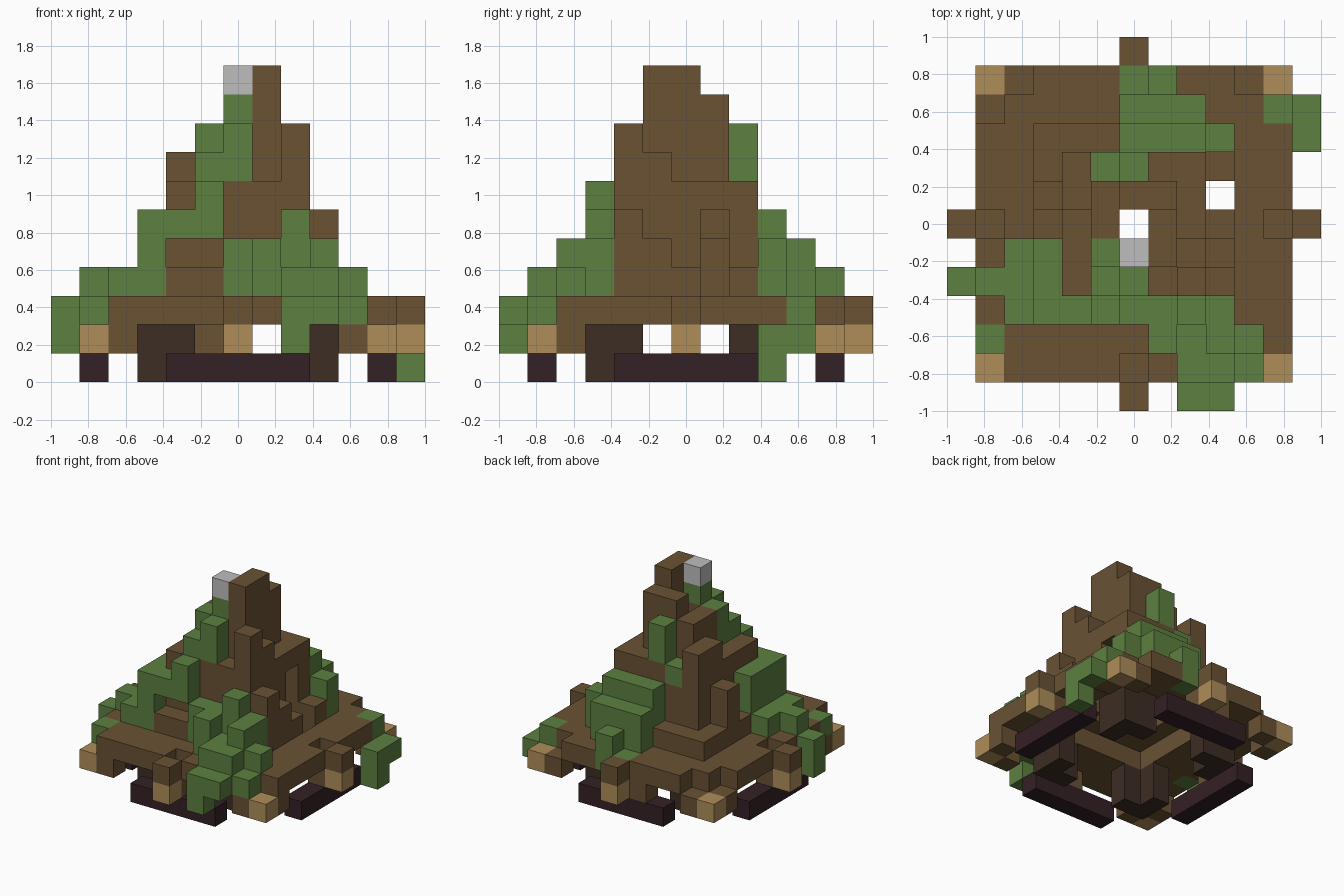
import bpy
import bmesh
from mathutils import Vector

if "Cube" in bpy.data.objects:
    bpy.data.objects.remove(bpy.data.objects["Cube"], do_unlink=True)

UNIT = 2 / 13          # edge length of one block
SIDES = (Vector((1, 0)), Vector((0, 1)), Vector((-1, 0)), Vector((0, -1)))
cells = {}             # (x, y, layer) -> part name


def material(name, colour):
    mat = bpy.data.materials.new(name)
    mat.use_nodes = True
    mat.diffuse_color = (*colour, 1)
    bsdf = next(n for n in mat.node_tree.nodes if n.type == 'BSDF_PRINCIPLED')
    bsdf.inputs["Base Color"].default_value = (*colour, 1)
    return mat


BROWN = material("brown", (.144, .084, .034))
GREEN = material("leaf green", (.109, .216, .051))
TAN = material("tan", (.43, .27, .1))
DARK = material("dark brown", (.045, .026, .017))
PURPLE = material("dark purple", (.034, .015, .018))
GREY = material("light grey", (.515, .515, .515))

PARTS = {"cone": BROWN, "brim": BROWN, "brim_supports": BROWN, "brim_ends": TAN,
         "legs": DARK, "floor_rails": PURPLE, "front_ivy": GREEN,
         "right_ivy": GREEN, "back_ivy": GREEN, "top_ivy": GREEN, "tip": GREY}


def stack(part, x, y, bottom, top):
    """Fill one column of blocks from bottom up to top."""
    for layer in range(bottom, top):
        cells[int(x), int(y), layer] = part


def reach(x, y):
    """Ring number of a column, counted from the centre."""
    return max(abs(x), abs(y))


# Heights of the cone: square terraces with taller towers and two shafts
square = [(x, y) for x in range(-6, 7) for y in range(-6, 7)]
heights = {(x, y): (9, 9, 7, 4)[reach(x, y)] for x, y in square if reach(x, y) < 4}
heights.update({(1, -1): 11, (1, 0): 11, (1, 1): 10, (0, 1): 10,
                (2, -2): 9, (2, -1): 8, (-2, 2): 8, (-2, 1): 8,
                (3, -2): 6, (3, -1): 5, (-3, 1): 6})
for shaft in ((0, 0), (3, 1)):
    del heights[shaft]

# Hollow cone: each column only reaches down to its lowest neighbour
for (x, y), top in heights.items():
    around = [(x + int(d.x), y + int(d.y)) for d in SIDES]
    lowest = min([top] + [heights.get(c, 3) for c in around
                          if c in heights or reach(*c) > 3])
    stack("cone", x, y, lowest - 1, top)

# Brim: a flat square ring with notches in three corners and three sides
notches = {(4, 5), (-4, 5), (-5, 4), (0, -5), (5, 0), (-5, 0)}
for x, y in square:
    if reach(x, y) in (4, 5) and abs(x) + abs(y) < 10 and (x, y) not in notches:
        stack("brim", x, y, 2, 3)

# Corner ends with their supports, and L-shaped legs
for sx in (-1, 1):
    for sy in (-1, 1):
        stack("brim_ends", 5 * sx, 5 * sy, 1, 2)
        stack("brim_supports", 4 * sx, 5 * sy, 1, 2)
        stack("brim_supports", 5 * sx, 4 * sy, 1, 2)
        for x, y in ((3, 3), (2, 3), (3, 2)):
            stack("legs", x * sx, y * sy, 0, 2)

# Side ends, their supports and the low rails below the brim
for side in SIDES:
    stack("brim_ends", *side * 6, 1, 2)
    stack("brim", *side * 6, 2, 3)
    stack("brim_supports", *side * 5, 1, 2)
    for i in range(-2, 3):
        stack("floor_rails", *(side * 5 + side.orthogonal() * i), 0, 1)
stack("brim_supports", -1, 5, 1, 2)

# Front ivy: rows stepping down to hang over the brim
for y, first, last in ((-3, 0, 3), (-4, 1, 4), (-5, 2, 4), (-6, 2, 3)):
    for x in range(first, last + 1):
        top = min(5, 9 + y) - (x == 4)
        if x == 2 and y > -5:
            top = 9 + y if y == -3 else 4
        stack("front_ivy", x, y, 3 if y > -5 else 2, top)
stack("front_ivy", 2, -6, 1, 3)

# Right ivy: a high row, a low row and a trailing end
for y in (-1, -2, -3):
    stack("right_ivy", -3, y, 3, 6)
    stack("right_ivy", -4, y, 3, 4)
stack("right_ivy", -2, -3, 5, 6)
stack("right_ivy", -5, -2, 2, 4)
stack("right_ivy", -6, -2, 1, 3)
stack("right_ivy", -5, -4, 2, 3)

# Back ivy: a broad clump stepping down, with a loose end at the left
for x in range(4):
    stack("back_ivy", x, 3, 3, 5 if x == 3 else 6)
    if x < 3:
        stack("back_ivy", x, 4, 3, 5)
    if x < 2:
        stack("back_ivy", x, 5, 2, 3 + x)
stack("back_ivy", 5, 4, 2, 3)
stack("back_ivy", 6, 4, 1, 2)
stack("back_ivy", 6, 3, 0, 2)

# Top ivy: a strand winding up to the tip
for i, y in enumerate((-3, -2, -1)):
    stack("top_ivy", -1, y, 5 + i, 7 + i)
for y in (-2, 2):
    stack("top_ivy", 0, y, 7, 9)
stack("top_ivy", -1, 2, 6, 7)
stack("top_ivy", 0, -1, 9, 10)
stack("tip", 0, -1, 10, 11)

# Turn the blocks of each part into a mesh of its exposed faces
AXES = [Vector(axis) for axis in ((1, 0, 0), (0, 1, 0), (0, 0, 1))]
for part, mat in PARTS.items():
    bm = bmesh.new()
    for cell in [c for c, name in cells.items() if name == part]:
        centre = Vector(cell) + AXES[2] / 2
        for k in range(3):
            for sign in (1, -1):
                normal = AXES[k] * sign
                if tuple(int(n) for n in Vector(cell) + normal) in cells:
                    continue
                u, v = AXES[(k + 1) % 3], AXES[(k + 2) % 3] * sign
                ring = [centre + (normal + corner) / 2
                        for corner in (-u - v, u - v, u + v, v - u)]
                bm.faces.new([bm.verts.new(point * UNIT) for point in ring])
    bmesh.ops.remove_doubles(bm, verts=bm.verts[:], dist=UNIT / 100)
    mesh = bpy.data.meshes.new(part)
    bm.to_mesh(mesh)
    bm.free()
    mesh.materials.append(mat)
    bpy.context.collection.objects.link(bpy.data.objects.new(part, mesh))
